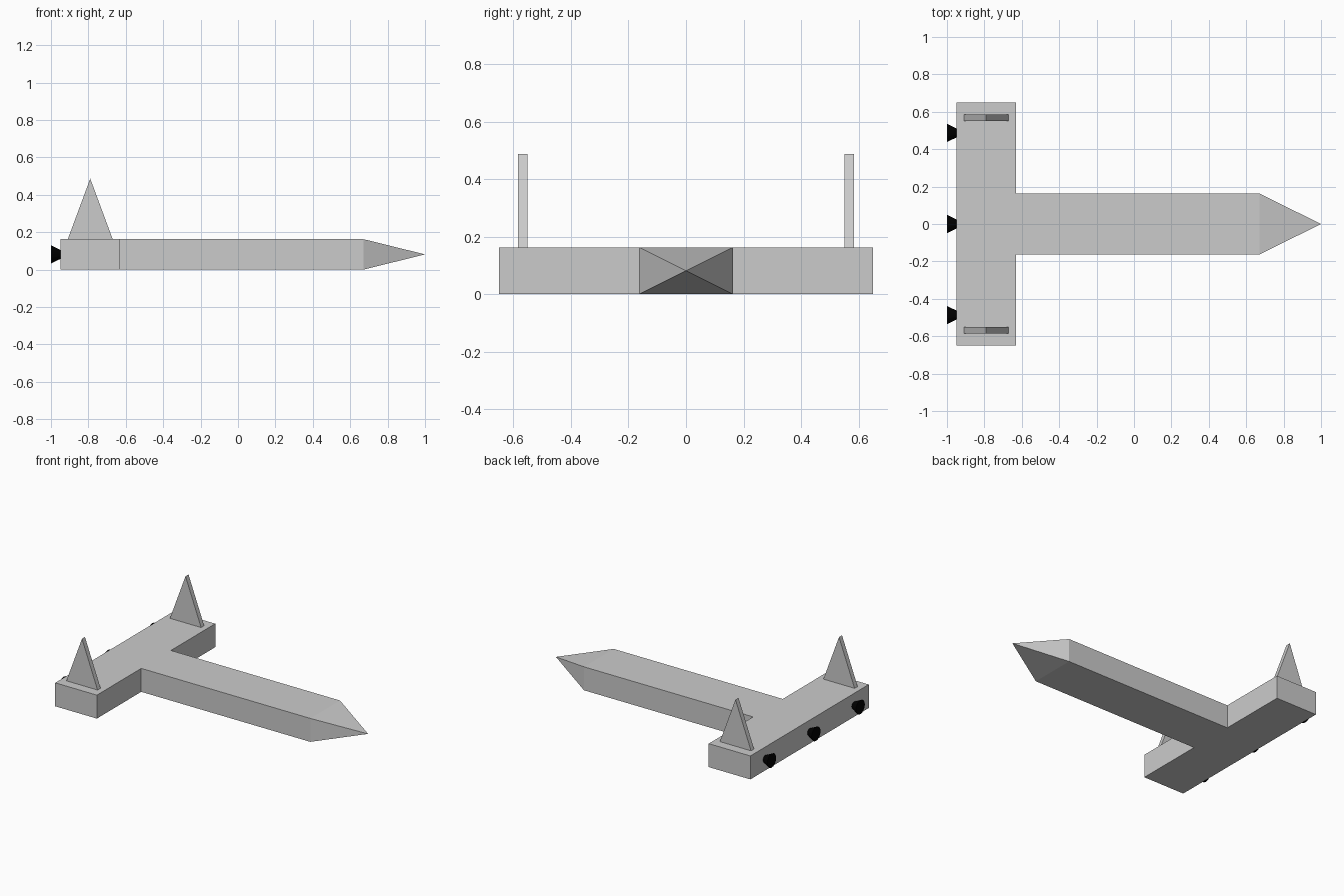
import bpy
import bmesh
from math import radians
from mathutils import Matrix, Vector

if "Cube" in bpy.data.objects:
    bpy.data.objects.remove(bpy.data.objects["Cube"])

H = 0.163        # hull thickness
MID = H / 2


def finish(name, bm, mat=None):
    bmesh.ops.recalc_face_normals(bm, faces=bm.faces)
    mesh = bpy.data.meshes.new(name)
    bm.to_mesh(mesh)
    bm.free()
    obj = bpy.data.objects.new(name, mesh)
    bpy.context.collection.objects.link(obj)
    if mat:
        mesh.materials.append(mat)
    return obj


def extrude_profile(bm, points, offset):
    face = bm.faces.new([bm.verts.new(p) for p in points])
    ext = bmesh.ops.extrude_face_region(bm, geom=[face], use_keep_orig=True)
    moved = [v for v in ext["geom"] if isinstance(v, bmesh.types.BMVert)]
    bmesh.ops.translate(bm, verts=moved, vec=Vector(offset))


# T-shaped hull: rear crossbar and long fuselage, with a pyramid nose
half = [(-0.95, 0.65), (-0.63, 0.65), (-0.63, 0.163), (0.67, 0.163)]
outline = half + [(x, -y) for x, y in reversed(half)]
bm = bmesh.new()
extrude_profile(bm, [(x, y, 0) for x, y in outline], (0, 0, H))
bm.normal_update()
nose_face = max(bm.faces, key=lambda f: f.calc_center_median().x)
tip = bmesh.ops.poke(bm, faces=[nose_face])["verts"][0]
tip.co = (1.0, 0, MID)
finish("hull", bm)

# Upright triangular fins
for side, label in ((1, "left"), (-1, "right")):
    bm = bmesh.new()
    profile = [(-0.91, H), (-0.67, H), (-0.79, 0.487)]
    extrude_profile(bm, [(x, side * 0.552, z) for x, z in profile],
                    (0, side * 0.033, 0))
    finish(label + "_fin", bm)

# Black engine nozzles flaring backwards
black = bpy.data.materials.new("nozzle_black")
black.diffuse_color = (0.0, 0.0, 0.0, 1)
black.use_nodes = True
black.node_tree.nodes["Principled BSDF"].inputs["Base Color"].default_value = black.diffuse_color
for y, label in ((-0.487, "right"), (0, "centre"), (0.487, "left")):
    bm = bmesh.new()
    place = Matrix.Translation((-0.95, y, MID)) @ Matrix.Rotation(radians(90), 4, 'Y')
    bmesh.ops.create_cone(bm, cap_ends=True, segments=16, radius1=0.049,
                          radius2=0.0, depth=0.1, matrix=place)
    finish(label + "_nozzle", bm, black)
